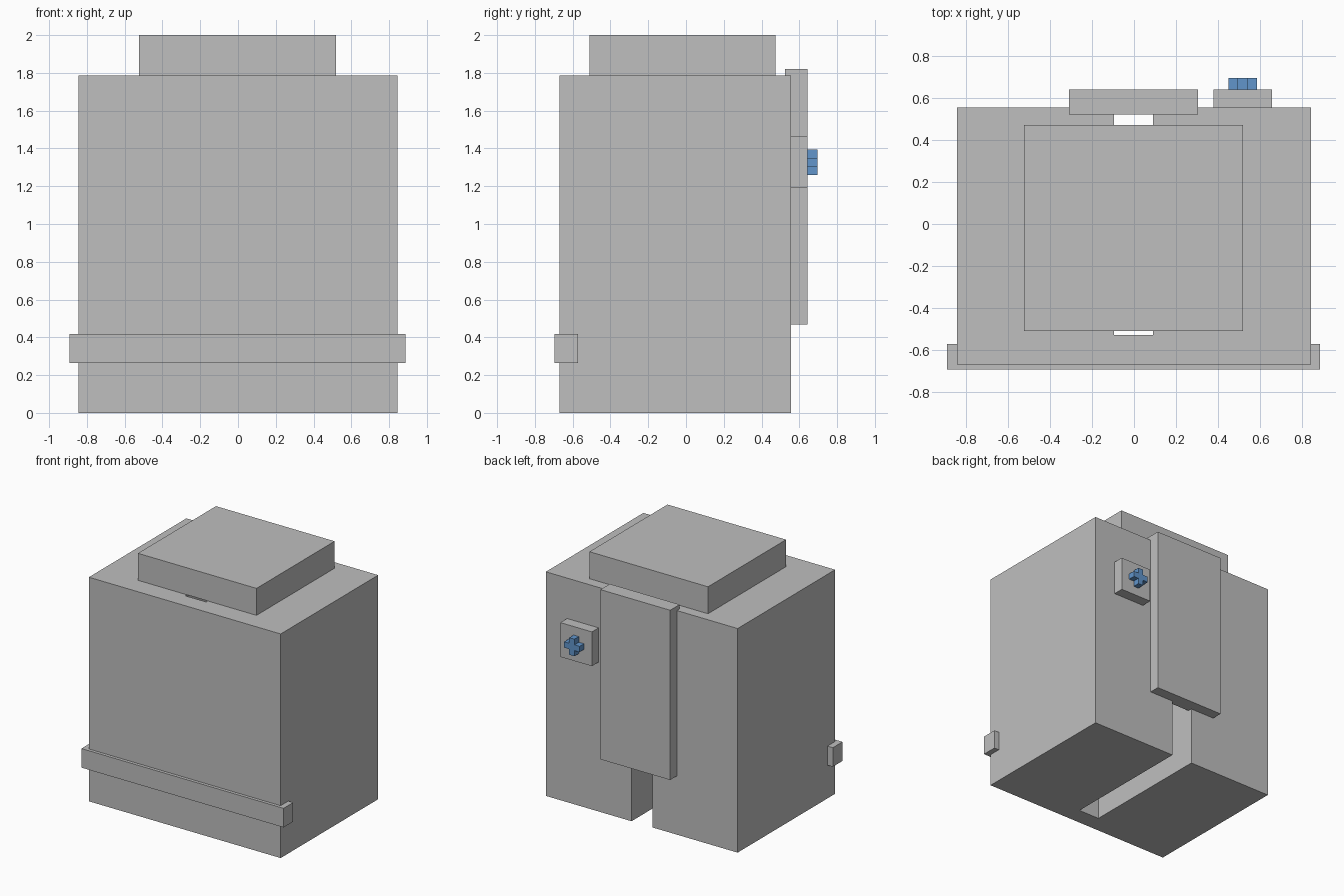
import bpy
import bmesh
from mathutils import Vector

cube = bpy.data.objects.get("Cube")
if cube:
    bpy.data.objects.remove(cube, do_unlink=True)


def material(name, rgb):
    mat = bpy.data.materials.new(name)
    mat.use_nodes = True
    color = (*rgb, 1.0)
    mat.diffuse_color = color
    mat.node_tree.nodes["Principled BSDF"].inputs["Base Color"].default_value = color
    return mat


grey = material("light grey", (0.52, 0.52, 0.52))
blue = material("blue", (0.12, 0.30, 0.60))


def prism(name, outline, z0, z1, mat):
    """Extrude an XY outline from z0 up to z1."""
    bm = bmesh.new()
    base = bm.faces.new([bm.verts.new((x, y, z0)) for x, y in outline])
    top = bmesh.ops.extrude_face_region(bm, geom=[base])["geom"]
    verts = [v for v in top if isinstance(v, bmesh.types.BMVert)]
    bmesh.ops.translate(bm, verts=verts, vec=Vector((0, 0, z1 - z0)))
    bmesh.ops.recalc_face_normals(bm, faces=bm.faces)
    mesh = bpy.data.meshes.new(name)
    bm.to_mesh(mesh)
    bm.free()
    mesh.materials.append(mat)
    obj = bpy.data.objects.new(name, mesh)
    bpy.context.collection.objects.link(obj)
    return obj


def box(name, x, y, z, mat):
    outline = [(x[0], y[0]), (x[1], y[0]), (x[1], y[1]), (x[0], y[1])]
    return prism(name, outline, *z, mat)


# Body with a full-height slot open at the back
left, right, front, back = 0.845, -0.845, -0.67, 0.557
slot_l, slot_r, slot_end = 0.09, -0.095, -0.53
prism("body", [(right, front), (left, front), (left, back), (slot_l, back),
               (slot_l, slot_end), (slot_r, slot_end), (slot_r, back),
               (right, back)], 0, 1.785, grey)

# Lid, front bar and back panels
box("lid", (-0.525, 0.52), (-0.51, 0.473), (1.785, 2.0), grey)
box("front_bar", (-0.893, 0.888), (-0.695, -0.573), (0.265, 0.417), grey)
box("back_panel", (-0.31, 0.305), (0.523, 0.642), (0.468, 1.82), grey)
box("button_plate", (0.38, 0.658), (0.55, 0.642), (1.19, 1.463), grey)

# Plus-shaped button, drawn flat and then stood upright against the plate
arm, core = 0.068, 0.023
quarter = [(arm, -core), (arm, core), (core, core)]
outline = []
for _ in range(4):
    outline += quarter
    quarter = [(-y, x) for x, y in quarter]
button = prism("plus_button", outline, 0, 0.06, blue)
for v in button.data.vertices:
    x, y, z = v.co
    v.co = (0.518 + x, 0.637 + z, 1.327 + y)
button.data.flip_normals()
